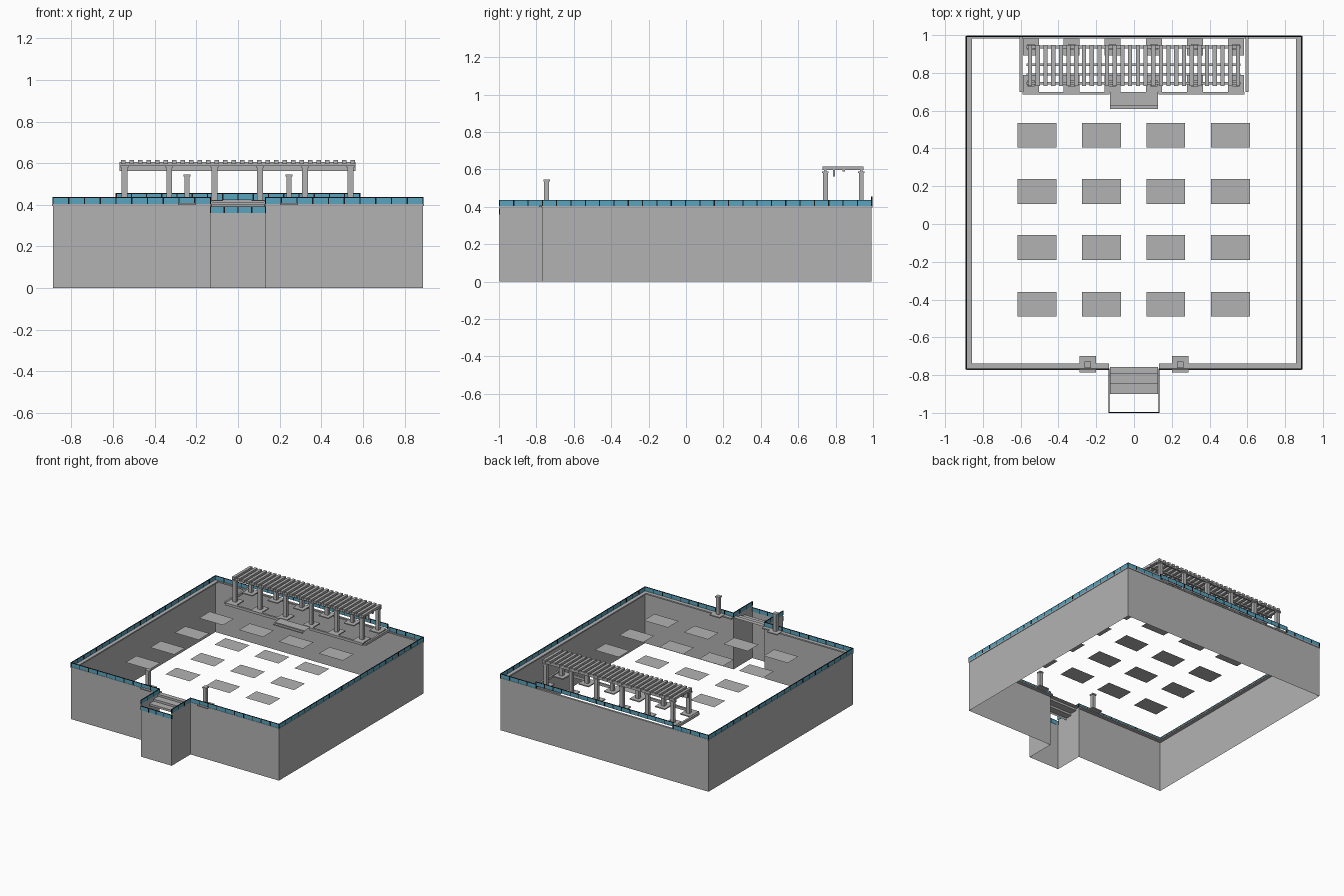
import bpy, bmesh, math
from mathutils import Vector

if "Cube" in bpy.data.objects:
    bpy.data.objects.remove(bpy.data.objects["Cube"])


def material(name, rgb):
    m = bpy.data.materials.new(name)
    m.diffuse_color = (*rgb, 1)
    m.use_nodes = True
    m.node_tree.nodes["Principled BSDF"].inputs["Base Color"].default_value = m.diffuse_color
    return m


STONE = material("grey stone", (0.45, 0.45, 0.45))
GLASS = material("blue glass", (0.10, 0.37, 0.52))
METAL = material("black metal", (0.01, 0.01, 0.01))


def finish(name, bm, mat):
    me = bpy.data.meshes.new(name)
    bm.to_mesh(me)
    bm.free()
    me.materials.append(mat)
    ob = bpy.data.objects.new(name, me)
    bpy.context.collection.objects.link(ob)
    return ob


def boxes(name, items, mat):
    """One object from boxes given as (x0, x1, y0, y1, z0, z1)."""
    bm = bmesh.new()
    for x0, x1, y0, y1, z0, z1 in items:
        vs = bmesh.ops.create_cube(bm, size=1)["verts"]
        for v in vs:
            v.co = (x0 + (v.co.x + .5) * (x1 - x0),
                    y0 + (v.co.y + .5) * (y1 - y0),
                    z0 + (v.co.z + .5) * (z1 - z0))
    return finish(name, bm, mat)


def sheets(name, quads, mat):
    bm = bmesh.new()
    for q in quads:
        bm.faces.new([bm.verts.new(p) for p in q])
    return finish(name, bm, mat)


def flat(x0, x1, y0, y1, z):
    return [(x0, y0, z), (x1, y0, z), (x1, y1, z), (x0, y1, z)]


def upright(a, b, z0, z1):
    return [(*a, z0), (*b, z0), (*b, z1), (*a, z1)]


def strip(a, b, t, z0, z1):
    """Box along an axis-aligned run from a to b, with half thickness t."""
    return (min(a[0], b[0]) - t, max(a[0], b[0]) + t,
            min(a[1], b[1]) - t, max(a[1], b[1]) + t, z0, z1)


X, YF, YB, DECK, TOP = 0.888, -0.768, 0.993, 0.405, 0.437
BX, BY, LOW = 0.132, -0.997, 0.36     # entrance bay half width, front, front height

# Outer walls: counter-clockwise runs with wall top heights
runs = [((-X, YF), (-BX, YF), DECK), ((-BX, YF), (-BX, BY), DECK),
        ((-BX, BY), (BX, BY), LOW), ((BX, BY), (BX, YF), DECK),
        ((BX, YF), (X, YF), DECK), ((X, YF), (X, YB), DECK),
        ((X, YB), (-X, YB), DECK), ((-X, YB), (-X, YF), DECK)]
sheets("outer_walls", [upright(a, b, 0, z) for a, b, z in runs], STONE)

# Coping around the main walls
W = 0.03
boxes("coping", [
    (-X - .004, -X + W, YF, YB, .395, DECK), (X - W, X + .004, YF, YB, .395, DECK),
    (-X, X, YB - .012, YB + .004, .395, DECK),
    (-X, -BX, YF - .004, YF + W, .395, DECK), (BX, X, YF - .004, YF + W, .395, DECK)], STONE)

# Glass railing with posts and a thin top rail
PX = 0.585
rails = [(a, b, z) for a, b, z in runs if a != (X, YB)]
rails += [((X, YB), (PX, YB), DECK), ((PX, YB), (-PX, YB), .424), ((-PX, YB), (-X, YB), DECK)]
glass, metal = [], []
for a, b, z in rails:
    pa, pb = Vector(a), Vector(b)
    glass.append(strip(a, b, .002, z, z + .03))
    metal.append(strip(a, b, .003, z + .029, z + .032))
    n = max(1, round((pb - pa).length / .075))
    for i in range(n + 1):
        p = pa.lerp(pb, i / n)
        metal.append(strip(p, p, .003, z, z + .03))
boxes("railing_glass", glass, GLASS)
boxes("railing_posts", metal, METAL)

# Paving panels on the deck level, four by four
sheets("deck_panels", [flat(x - .103, x + .103, y - .066, y + .066, DECK)
                       for x in (-.514, -.172, .168, .51)
                       for y in (-.425, -.125, .173, .47)], STONE)


def stairs(name, ys, z, rise):
    """Treads between successive y values, dropping towards the front."""
    q = []
    for i, (y1, y0) in enumerate(zip(ys, ys[1:])):
        h = z - i * rise
        q.append(flat(-.128, .128, y0, y1, h))
        q.append(upright((-.128, y0), (.128, y0), h - rise, h))
    sheets(name, q, STONE)


stairs("entrance_stairs", (-.757, -.792, -.848, -.90), DECK, .016)
stairs("platform_steps", (.70, .628, .61), .42, .008)

# Gate pillars with base plates and caps
gate = []
for x in (-.245, .245):
    y = -.745
    gate += [(x - .043, x + .043, y - .042, y + .045, .40, .408),
             (x - .013, x + .013, y - .013, y + .013, .408, .535),
             (x - .017, x + .017, y - .017, y + .017, .535, .545)]
boxes("gate_pillars", gate, STONE)

# Pergola platform edging and column footings
P = .424
cols = (-.545, -.33, -.113, .106, .322, .54)
rows = (.745, .937)
edging = [(-.605, -.59, .70, YB, DECK, P), (.59, .605, .70, YB, DECK, P),
          (-.59, -.13, .685, .70, DECK, P), (.13, .585, .685, .70, DECK, P)]
boxes("platform_edging", edging, STONE)
boxes("column_footings", [(x - .042, x + .042, y - .045, y + .045, P - .008, P)
                          for x in cols for y in rows], STONE)

# Pergola columns with small heads
boxes("pergola_columns", [(x - .014, x + .014, y - .013, y + .013, P, .58)
                          for x in cols for y in rows]
      + [(x - .019, x + .019, y - .017, y + .017, .58, .59)
         for x in cols for y in rows], STONE)

# Pergola beams running lengthwise, and the slats across them
boxes("pergola_beams", [(-.57, .565, y - .007, y + .007, .588, .606)
                        for y in (.745, .843, .937)]
      + [(-.57, .565, .785, .797, .562, .598)], STONE)
N = 28
boxes("pergola_slats", [(x - .011, x + .011, .73, .948, .597, .616)
                        for x in (-.55 + 1.1 * i / (N - 1) for i in range(N))], STONE)
